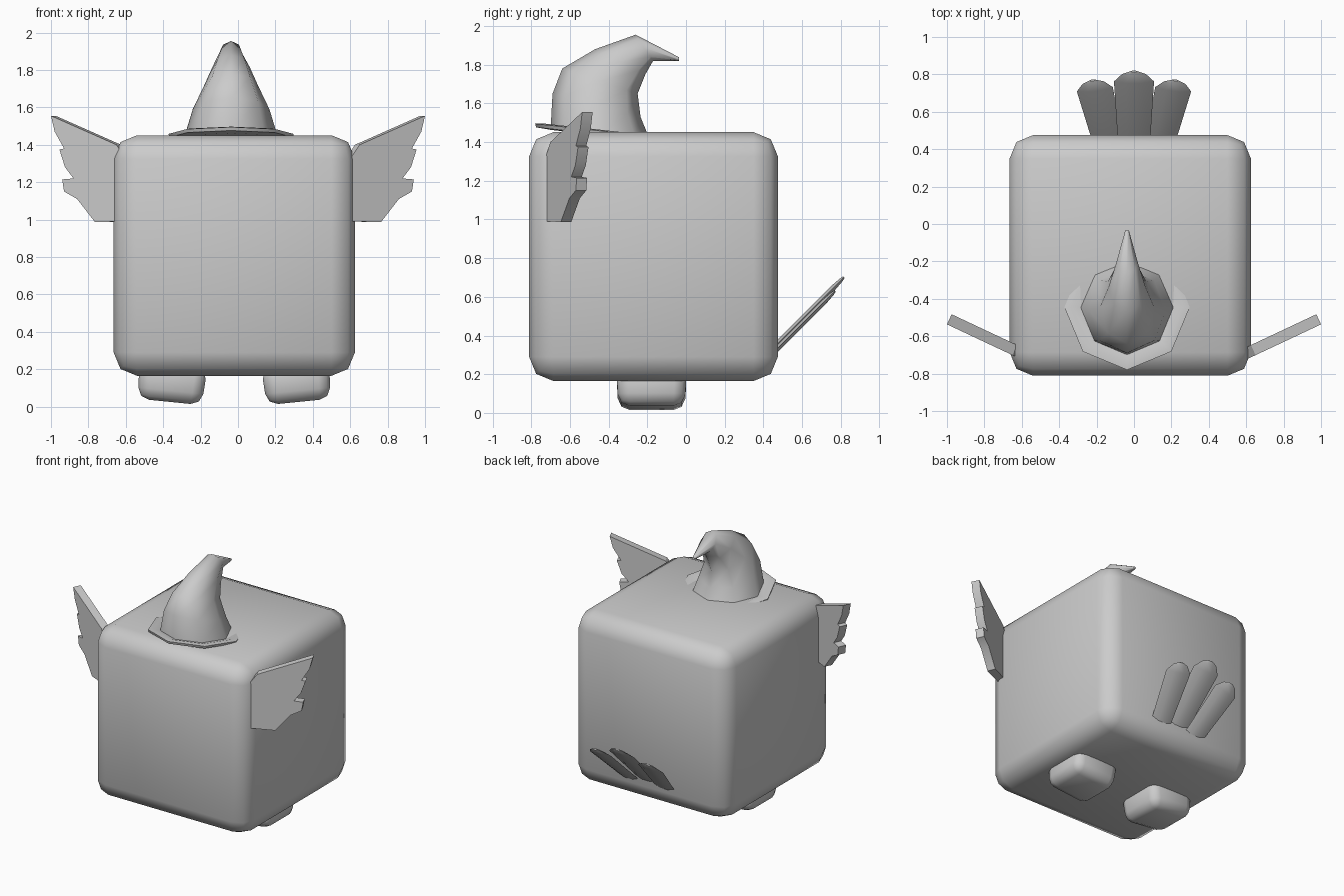
import bpy, bmesh, math
from mathutils import Vector, Matrix

cube = bpy.data.objects.get("Cube")
if cube:
    bpy.data.objects.remove(cube, do_unlink=True)

grey = bpy.data.materials.new("plain grey")
grey.use_nodes = True
colour = (0.6, 0.6, 0.6, 1)
grey.diffuse_color = colour
grey.node_tree.nodes["Principled BSDF"].inputs["Base Color"].default_value = colour


def finish(bm, name, angle):
    """Turn a bmesh into a smooth shaded object."""
    bmesh.ops.recalc_face_normals(bm, faces=bm.faces)
    mesh = bpy.data.meshes.new(name)
    bm.to_mesh(mesh)
    bm.free()
    mesh.materials.append(grey)
    ob = bpy.data.objects.new(name, mesh)
    bpy.context.collection.objects.link(ob)
    bpy.ops.object.select_all(action='DESELECT')
    ob.select_set(True)
    bpy.context.view_layer.objects.active = ob
    bpy.ops.object.shade_smooth_by_angle(angle=math.radians(angle))
    return ob


def rounded_box(name, centre, size, bevel, tilt=0, taper=1):
    bm = bmesh.new()
    bmesh.ops.create_cube(bm, size=1)
    for v in bm.verts:
        if v.co.z < 0:
            v.co.x *= taper
            v.co.y *= taper
    bmesh.ops.scale(bm, vec=size, verts=bm.verts)
    bmesh.ops.bevel(bm, geom=bm.edges[:], offset=bevel, segments=2,
                    profile=0.5, affect='EDGES')
    bmesh.ops.transform(bm, verts=bm.verts, matrix=Matrix.Translation(centre)
                        @ Matrix.Rotation(tilt, 4, 'Y'))
    return finish(bm, name, 60)


def loft(bm, rings, cap_start=True, cap_end=True):
    """Skin a list of rings that have equal point counts."""
    loops = [[bm.verts.new(p) for p in ring] for ring in rings]
    for a, b in zip(loops, loops[1:]):
        for i in range(len(a)):
            j = (i + 1) % len(a)
            bm.faces.new((a[i], a[j], b[j], b[i]))
    if cap_start:
        bm.faces.new(loops[0])
    if cap_end:
        bm.faces.new(loops[-1])


# Body
MID = -0.02
rounded_box("body", (MID, -0.168, 0.808), (1.29, 1.286, 1.286), 0.125)

# Feet, tilted so the inner edge is lowest
for side, label in ((1, "left"), (-1, "right")):
    rounded_box(label + "_foot", (MID + side * 0.335, -0.178, 0.125),
                (0.365, 0.365, 0.2), 0.06, tilt=-side * 0.1, taper=0.94)

# Wings: feathered outline given thickness, swept backwards
outline = [(0.61, 0.99), (0.765, 0.987), (0.86, 1.11), (0.93, 1.15), (0.94, 1.215),
           (0.88, 1.22), (0.925, 1.28), (0.955, 1.375), (0.93, 1.38),
           (0.98, 1.47), (1.0, 1.555), (0.65, 1.4), (0.61, 1.34)]
for side, label in ((1, "left"), (-1, "right")):
    bm = bmesh.new()
    front = [Vector((x, -0.72 + (x - 0.61) * 0.47, z)) for x, z in outline]
    back = [p + Vector((-0.025, 0.054, 0)) for p in front]
    flip = Vector((side, 1, 1))
    loft(bm, [[p * flip for p in ring] for ring in (front, back)])
    finish(bm, label + "_wing", 30)

# Hat: each ring is (front y, front z, back y, back z, half width)
HAT_X = -0.037


def hat_ring(fy, fz, by, bz, half, n=8):
    points = []
    for i in range(n):
        a = math.tau * i / n
        t = (1 - math.cos(a)) / 2
        points.append((HAT_X + half * math.sin(a),
                       fy + (by - fy) * t, fz + (bz - fz) * t))
    return points


cone = [(-0.70, 1.465, -0.19, 1.42, 0.25),
        (-0.69, 1.65, -0.235, 1.53, 0.205),
        (-0.64, 1.78, -0.25, 1.65, 0.145),
        (-0.47, 1.88, -0.21, 1.75, 0.1),
        (-0.26, 1.955, -0.17, 1.82, 0.06),
        (-0.035, 1.838, -0.035, 1.82, 0.01)]
bm = bmesh.new()
loft(bm, [hat_ring(*ring) for ring in cone])
finish(bm, "hat_cone", 60)


# Brim: a shallow tilted disc with a raised lip
def brim_ring(radius, height):
    y, z, slope = -0.445, 1.45 + height, 0.11 * radius
    return hat_ring(y - radius, z + slope, y + radius, z - slope, radius)


bm = bmesh.new()
loft(bm, [brim_ring(0.25, -0.015), brim_ring(0.33, -0.01), brim_ring(0.335, 0.008),
          brim_ring(0.3, 0.014), brim_ring(0.25, 0.002)])
finish(bm, "hat_brim", 50)

# Tail: three lens shaped feathers fanned out and raised behind the body
lengthwise = [(0, 0.085, 1), (0.44, 0.105, 1), (0.495, 0.062, 0.7), (0.515, 0.02, 0.4)]
for name, x, fan, y, z, scale in (("middle_tail_feather", 0, 0, 0.445, 0.33, 1.02),
                                  ("left_tail_feather", 0.14, -0.17, 0.435, 0.295, 0.93),
                                  ("right_tail_feather", -0.14, 0.17, 0.435, 0.295, 0.93)):
    bm = bmesh.new()
    rings = []
    for s, w, k in lengthwise:
        t = 0.014 * k
        rings.append([(-w, s, 0), (-w * 0.4, s, -t), (w * 0.4, s, -t),
                      (w, s, 0), (w * 0.4, s, t), (-w * 0.4, s, t)])
    loft(bm, rings)
    bmesh.ops.transform(bm, verts=bm.verts, matrix=Matrix.Translation((x, y, z))
                        @ Matrix.Rotation(math.radians(45), 4, 'X')
                        @ Matrix.Rotation(fan, 4, 'Z') @ Matrix.Scale(scale, 4))
    finish(bm, name, 50)
